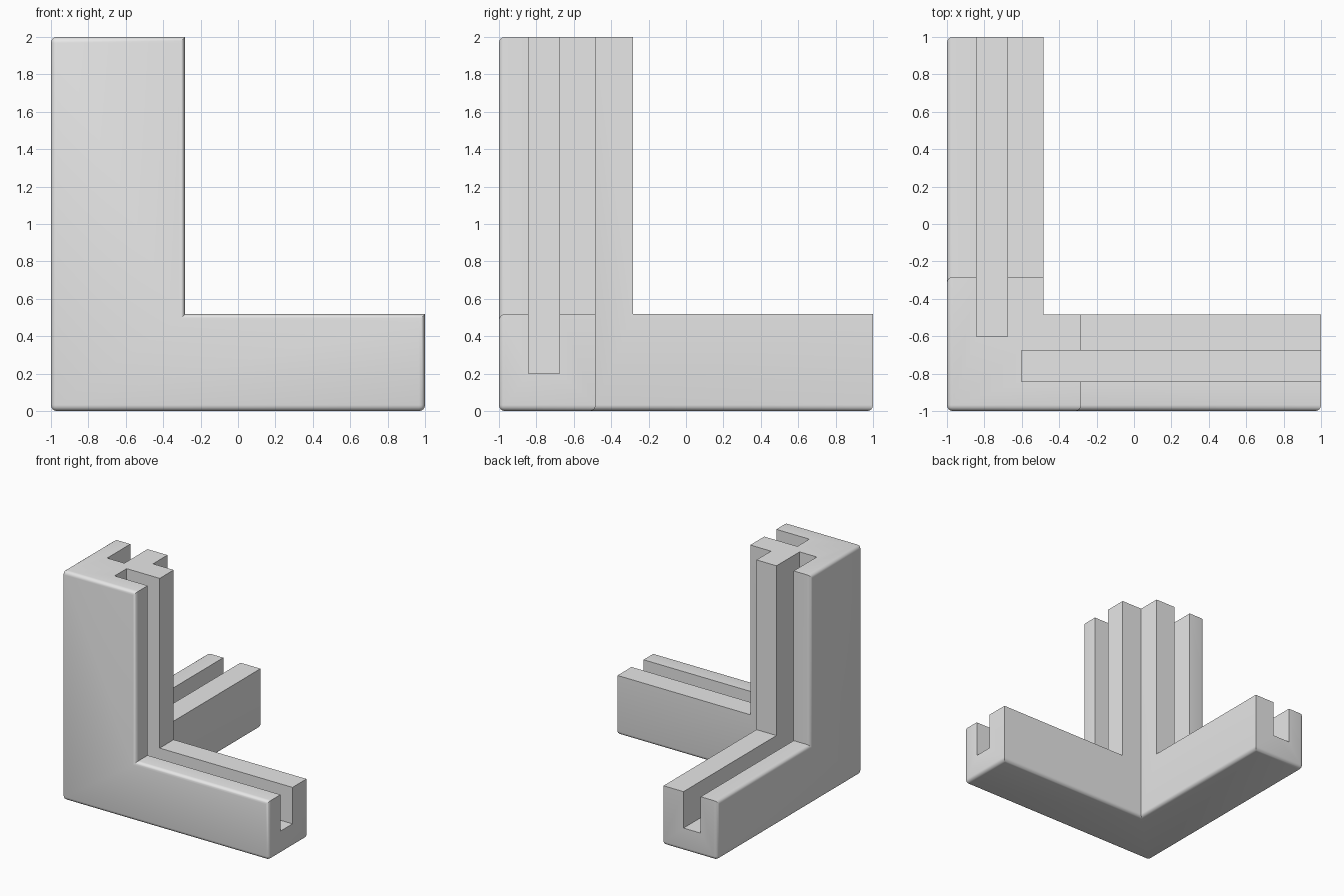
import bpy, bmesh

if "Cube" in bpy.data.objects:
    bpy.data.objects.remove(bpy.data.objects["Cube"])

POST, ARM = -0.283, -0.483      # inner faces of the post and of the arms
RIM = 0.518                     # top of the arms
S0, S1 = -0.842, -0.676         # slot sides
SLOT_END, SLOT_FLOOR = -0.602, 0.2


def prism(name, profile, start, end, swap):
    """Extrude a (u, z) profile along y, or along x when swapped."""
    bm = bmesh.new()
    rings = [[bm.verts.new((d, u, z) if swap else (u, d, z)) for u, z in profile]
             for d in (start, end)]
    n = len(profile)
    bm.faces.new(rings[0])
    bm.faces.new(rings[1])
    for i in range(n):
        j = (i + 1) % n
        bm.faces.new((rings[0][i], rings[0][j], rings[1][j], rings[1][i]))
    bmesh.ops.recalc_face_normals(bm, faces=bm.faces)
    mesh = bpy.data.meshes.new(name)
    bm.to_mesh(mesh)
    bm.free()
    obj = bpy.data.objects.new(name, mesh)
    bpy.context.collection.objects.link(obj)
    return obj


# Two L-shaped walls that share the corner post
wall = [(-1, 0), (1, 0), (1, RIM), (POST, RIM), (POST, 2), (-1, 2)]
bracket = prism("corner_bracket", wall, -1, ARM, False)
side_wall = prism("side_wall_helper", wall, -1, ARM, True)

# Panel slots running along each arm and up the post
slot = [(SLOT_END, SLOT_FLOOR), (1.2, SLOT_FLOOR), (1.2, 2.2), (SLOT_END, 2.2)]
slots = [prism("slot_cutter", slot, S0, S1, swap) for swap in (False, True)]

for helper, op in [(side_wall, 'UNION')] + [(s, 'DIFFERENCE') for s in slots]:
    mod = bracket.modifiers.new("join_or_cut", 'BOOLEAN')
    mod.operation, mod.object, mod.solver = op, helper, 'EXACT'
dg = bpy.context.evaluated_depsgraph_get()
mesh = bpy.data.meshes.new_from_object(bracket.evaluated_get(dg))
bracket.modifiers.clear()
bracket.data = mesh
for helper in [side_wall] + slots:
    bpy.data.objects.remove(helper)

# Clean coplanar seams, then round every edge of the three outer faces
bm = bmesh.new()
bm.from_mesh(mesh)
bmesh.ops.remove_doubles(bm, verts=bm.verts, dist=1e-4)
bmesh.ops.dissolve_limit(bm, angle_limit=0.01, verts=bm.verts, edges=bm.edges)
outer = [e for e in bm.edges
         if any(all(abs(v.co[axis] - at) < 1e-4 for v in e.verts)
                for axis, at in ((0, -1), (1, -1), (2, 0)))]
bmesh.ops.bevel(bm, geom=outer, offset=0.032, offset_type='OFFSET', segments=4,
                profile=0.5, affect='EDGES', clamp_overlap=True)
bm.to_mesh(mesh)
bm.free()

# Plain grey plastic
grey = bpy.data.materials.new("light_grey")
grey.diffuse_color = (0.8, 0.8, 0.8, 1)
grey.use_nodes = True
grey.node_tree.nodes["Principled BSDF"].inputs["Base Color"].default_value = grey.diffuse_color
mesh.materials.clear()
mesh.materials.append(grey)
for p in mesh.polygons:
    p.material_index = 0

bpy.context.view_layer.objects.active = bracket
bracket.select_set(True)
bpy.ops.object.shade_smooth_by_angle(angle=0.6)
